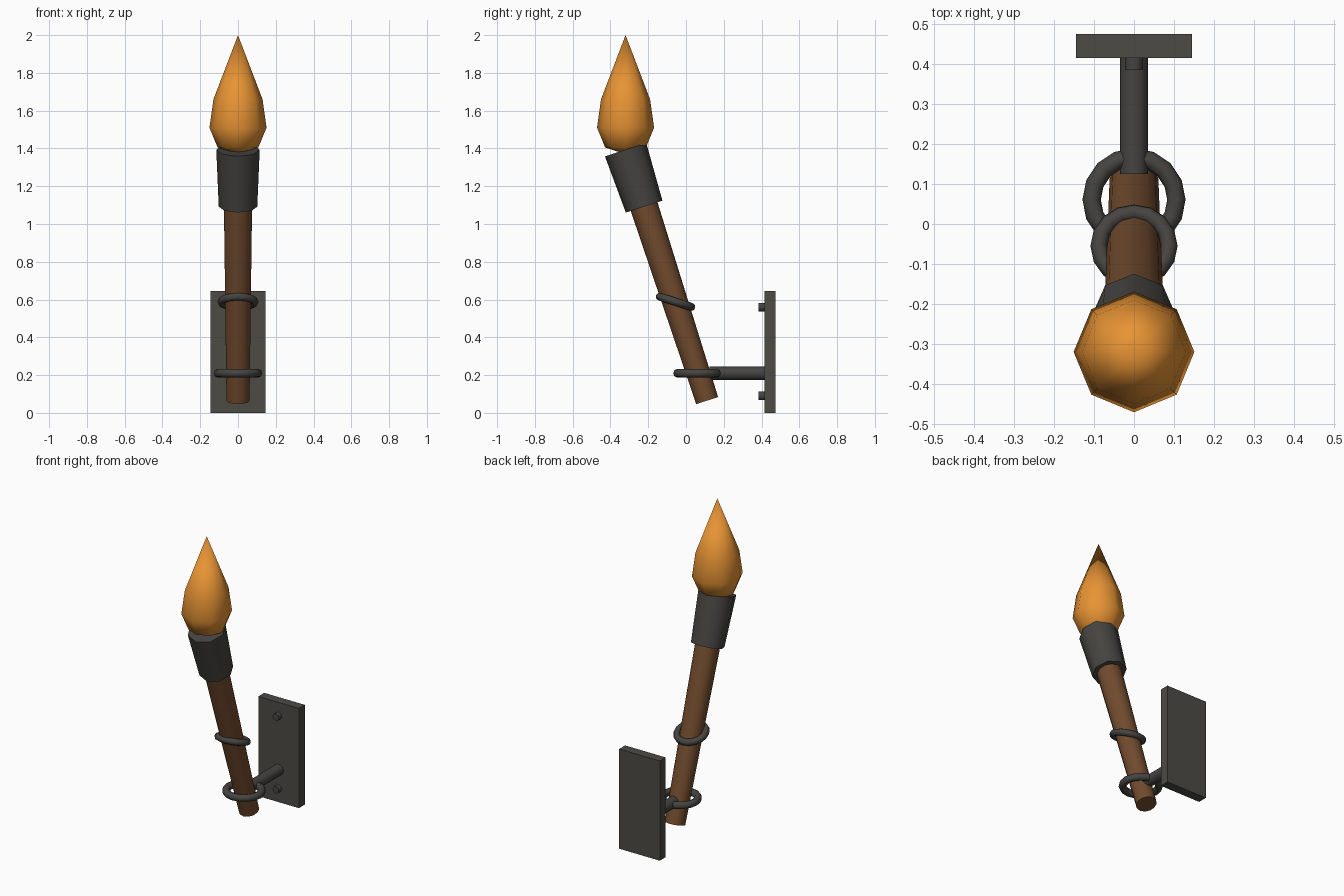
import bpy, bmesh, math
from mathutils import Matrix, Vector

if "Cube" in bpy.data.objects:
    bpy.data.objects.remove(bpy.data.objects["Cube"])


def mat(name, col):
    m = bpy.data.materials.new(name)
    m.diffuse_color = (*col, 1)
    m.use_nodes = True
    m.node_tree.nodes["Principled BSDF"].inputs["Base Color"].default_value = m.diffuse_color
    return m


IRON = mat("dark iron", (0.060, 0.058, 0.053))
PLATE = mat("plate iron", (0.072, 0.069, 0.060))
WOOD = mat("brown wood", (0.165, 0.070, 0.027))
FIRE = mat("orange flame", (0.82, 0.30, 0.035))
TILT = math.radians(18)


def finish(ob, name, m, angle=50):
    ob.name = name
    ob.data.materials.clear()
    ob.data.materials.append(m)
    bpy.ops.object.select_all(action='DESELECT')
    ob.select_set(True)
    bpy.context.view_layer.objects.active = ob
    bpy.ops.object.shade_smooth_by_angle(angle=math.radians(angle))
    return ob


def lathe(name, profile, sides, matrix, m):
    """Revolve (radius, height) points around local z; zero radius makes a tip."""
    bm = bmesh.new()
    rings = []
    for r, z in profile:
        if r == 0:
            rings.append([bm.verts.new((0, 0, z))] * sides)
        else:
            rings.append([bm.verts.new((r * math.cos(2 * math.pi * i / sides),
                                        r * math.sin(2 * math.pi * i / sides), z))
                          for i in range(sides)])
    for a, b in zip(rings, rings[1:]):
        for i in range(sides):
            j = (i + 1) % sides
            bm.faces.new(list(dict.fromkeys((a[i], a[j], b[j], b[i]))))
    if profile[0][0]:
        bm.faces.new(rings[0][::-1])
    if profile[-1][0]:
        bm.faces.new(rings[-1])
    bm.transform(matrix)
    bmesh.ops.recalc_face_normals(bm, faces=bm.faces)
    me = bpy.data.meshes.new(name)
    bm.to_mesh(me)
    bm.free()
    ob = bpy.data.objects.new(name, me)
    bpy.context.collection.objects.link(ob)
    return finish(ob, name, m)


def ring(name, loc, tilt, major, minor):
    bpy.ops.mesh.primitive_torus_add(location=loc, rotation=(tilt, 0, 0),
                                     major_radius=major, minor_radius=minor,
                                     major_segments=16, minor_segments=8)
    finish(bpy.context.object, name, IRON, 60)


# wall plate
bpy.ops.mesh.primitive_cube_add(size=1, location=(0, 0.445, 0.3225))
plate = bpy.context.object
plate.scale = (0.29, 0.06, 0.645)
bpy.ops.object.transform_apply(location=False, rotation=False, scale=True)
finish(plate, "wall_plate", PLATE, 30)

# arm and bolts, pointing from the plate towards the front
to_front = Matrix.Rotation(math.pi / 2, 4, 'X')
lathe("arm", [(0.035, 0), (0.035, 0.295)], 12,
      Matrix.Translation((0, 0.42, 0.21)) @ to_front, IRON)
for n, z in (("lower_bolt", 0.09), ("upper_bolt", 0.56)):
    lathe(n, [(0.023, 0), (0.023, 0.035)], 8,
          Matrix.Translation((0, 0.42, z)) @ to_front, IRON)

# tilted shaft and collar
axis = Matrix.Translation((0, 0.112, 0.065)) @ Matrix.Rotation(TILT, 4, 'X')
lathe("shaft", [(0.061, 0), (0.076, 1.2)], 12, axis, WOOD)
lathe("collar", [(0.102, 1.08), (0.115, 1.397)], 8, axis, IRON)

# holder rings
ring("lower_ring", (0, 0.061, 0.21), 0, 0.106, 0.023)
ring("upper_ring", (0, -0.055, 0.588), -TILT, 0.088, 0.021)

# upright flame
lathe("flame", [(0, 1.37), (0.108, 1.405), (0.151, 1.51), (0.13, 1.66), (0, 2.0)], 8,
      Matrix.Translation((0, -0.32, 0)), FIRE)
